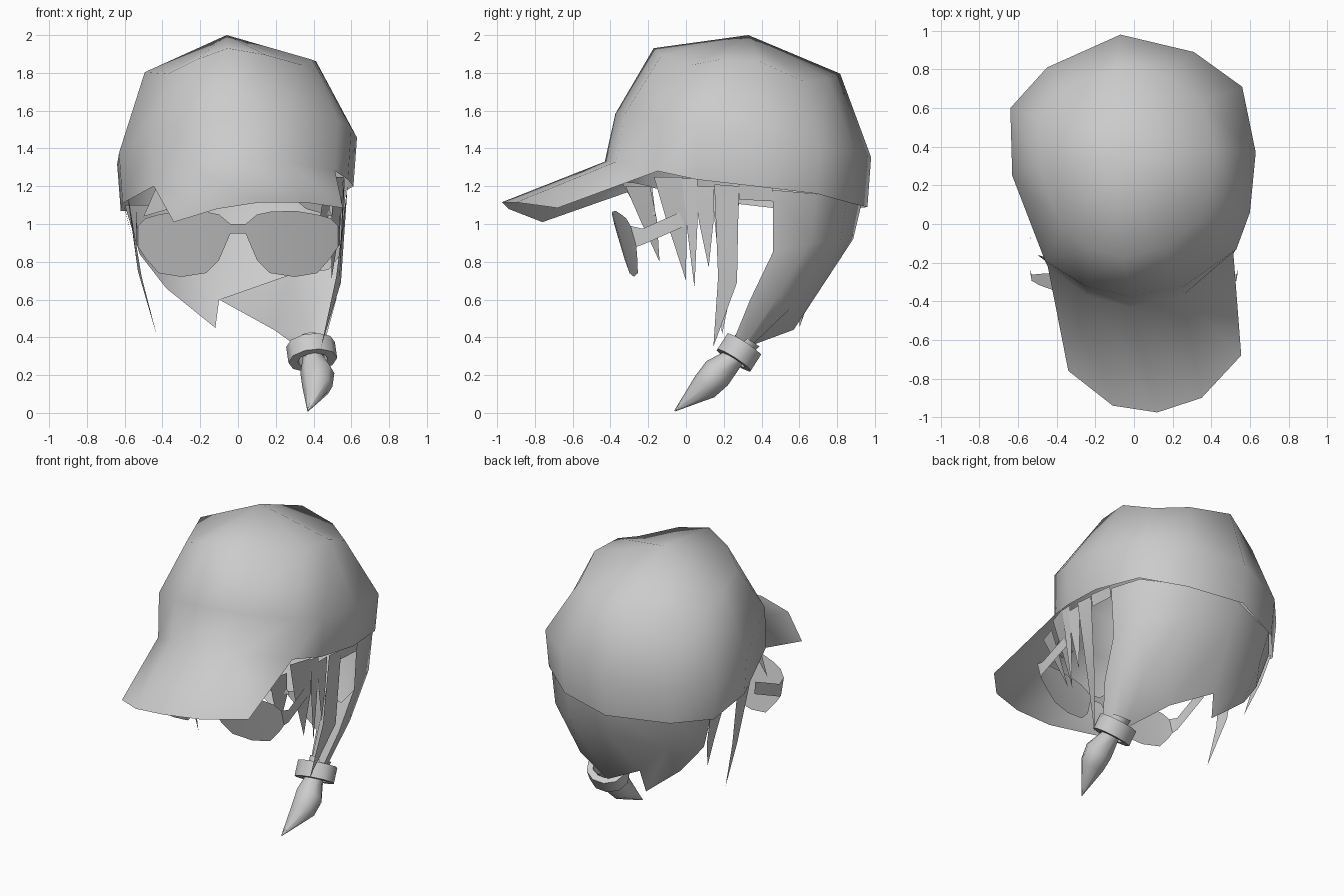
import bpy, bmesh, math
from mathutils import Vector

grey = bpy.data.materials.new("plain_grey")
grey.diffuse_color = (0.6, 0.6, 0.6, 1)


def make(name, verts, faces, angle=60):
    me = bpy.data.meshes.new(name)
    me.from_pydata([tuple(v) for v in verts], [], faces)
    bm = bmesh.new()
    bm.from_mesh(me)
    bmesh.ops.recalc_face_normals(bm, faces=bm.faces)
    bm.to_mesh(me)
    bm.free()
    me.materials.append(grey)
    ob = bpy.data.objects.new(name, me)
    bpy.context.collection.objects.link(ob)
    bpy.ops.object.select_all(action='DESELECT')
    ob.select_set(True)
    bpy.context.view_layer.objects.active = ob
    bpy.ops.object.shade_smooth_by_angle(angle=math.radians(angle))
    return ob


def loft(rows, closed=False):
    """Quads between rows holding the same number of points."""
    n = len(rows[0])
    faces = []
    for r in range(len(rows) - 1):
        for i in range(n if closed else n - 1):
            j = (i + 1) % n
            faces.append((r * n + i, r * n + j, (r + 1) * n + j, (r + 1) * n + i))
    return [p for row in rows for p in row], faces


def ring(center, axis, radius, n=8, squash=1.0):
    a = Vector(axis).normalized()
    u = Vector((1, 0, 0))
    u = (u - a * u.dot(a)).normalized()
    w = a.cross(u)
    return [Vector(center) + radius * (u * math.cos(2 * math.pi * i / n)
            + squash * w * math.sin(2 * math.pi * i / n)) for i in range(n)]


# Cap: dome rings from rim to crown, with the brim joined to the front of the rim
outline = [(-0.02, -0.43), (0.26, -0.37), (0.53, -0.15), (0.60, 0.06), (0.63, 0.37),
           (0.56, 0.71), (0.31, 0.89), (-0.07, 0.98), (-0.45, 0.81), (-0.64, 0.60),
           (-0.63, 0.25), (-0.46, -0.22), (-0.25, -0.37)]
rim_z = [1.33, 1.33, 1.28, 1.235, 1.20, 1.16, 1.11, 1.09, 1.07, 1.07, 1.11, 1.20, 1.29]
n = len(outline)
rim = [(x * 0.97, y if y < 0.1 else y * 0.98, z) for (x, y), z in zip(outline, rim_z)]
belt, upper = [], []
for x, y in outline:
    belt.append((x, max(y, y * 0.87), 1.50 + 0.08 * x - 0.16 * (y - 0.1) - 0.05 * (x / 0.63) ** 2))
    a, c = x / 0.63, (y - 0.28) / 0.7
    x, y = x * 0.72 - 0.04, 0.34 + (y - 0.3) * 0.70
    upper.append((x, y, 1.865 + 0.08 * (x + 0.05) - 0.13 * (y - 0.34)
                  - 0.03 * a * a - 0.07 * (2 * a * c) ** 2))
cv, cf = loft([rim, belt, upper], closed=True)
cv.append((-0.06, 0.33, 2.0))
cf += [(2 * n + i, 2 * n + (i + 1) % n, 3 * n) for i in range(n)]
brim = [(-0.34, -0.76, 1.01), (-0.11, -0.94, 1.08), (0.12, -0.975, 1.115),
        (0.35, -0.90, 1.115), (0.555, -0.68, 1.085)]
root = [11, 12, 0, 1, 2]
b = len(cv)
cv += brim
cf += [(root[i], root[i + 1], b + i + 1, b + i) for i in range(4)]
make("cap", cv, cf, 80)

# Hair sweeping round the back of the head to the tie on the right
sweep = [
    [(0.57, 0.46, 1.18), (0.55, 0.46, 0.85), (0.52, 0.34, 0.60), (0.46, 0.25, 0.38)],
    [(0.53, 0.69, 1.16), (0.52, 0.66, 0.90), (0.50, 0.49, 0.62), (0.45, 0.31, 0.36)],
    [(0.30, 0.85, 1.13), (0.30, 0.82, 0.92), (0.40, 0.56, 0.56), (0.40, 0.34, 0.35)],
    [(-0.06, 0.93, 1.11), (-0.03, 0.885, 0.92), (0.19, 0.57, 0.44), (0.33, 0.30, 0.34)],
]
hv, hf = loft(sweep)
# Left part of the back hair, ending in loose points
k = len(hv)
hv += [(-0.43, 0.78, 1.10), (-0.38, 0.75, 0.87), (-0.10, 0.64, 0.60), (-0.12, 0.60, 0.45),
       (-0.60, 0.58, 1.10), (-0.52, 0.55, 0.84), (-0.38, 0.60, 0.66)]
hf += [(12, 13, k + 1, k), (13, 14, k + 2, k + 1), (k, k + 1, k + 5, k + 4),
       (k + 1, k + 2, k + 3), (k + 1, k + 3, k + 6), (k + 1, k + 6, k + 5)]
# Inner front of the gathered hair
m = len(hv)
hv += [(0.27, 0.56, 0.73), (0.36, 0.28, 0.40), (0.48, 0.42, 0.76)]
hf += [(14, 15, m + 1, m), (m, m + 1, m + 2), (m + 2, m + 1, 3, 2),
       (m + 2, 2, 1), (k + 2, 14, m)]
make("back_hair", hv, hf, 80)

# Tail below the tie
tail = [ring((0.39, 0.33, 0.39), (0, -0.54, -0.84), 0.07),
        ring((0.40, 0.25, 0.29), (0, -0.6, -0.8), 0.058),
        ring((0.42, 0.165, 0.21), (0, -0.75, -0.66), 0.09, squash=0.95),
        ring((0.42, 0.10, 0.14), (0, -0.75, -0.66), 0.08, squash=0.95),
        ring((0.37, -0.06, 0.01), (0, -0.75, -0.66), 0.003)]
make("hair_tail", *loft(tail, closed=True), 80)

# Hair tie: a short band with a closed profile
axis = Vector((0.12, -0.54, -0.84)).normalized()
mid = Vector((0.39, 0.28, 0.32))
band = [ring(mid + axis * d, axis, r, 10, 0.85)
        for d, r in ((-0.05, 0.08), (-0.05, 0.13), (0.05, 0.13), (0.05, 0.08))]
make("hair_tie", *loft(band + [band[0]], closed=True), 50)


# Loose strands at the right temple: (top start y, top end y, top z, tip y, tip z, tip inset)
def side_x(y):
    return 0.46 + 0.33 * (y + 0.32) if y < 0 else 0.565


strands = [(-0.32, -0.19, 1.20, -0.14, 0.80, 0.07), (-0.17, -0.02, 1.25, 0.0, 0.70, 0.04),
           (-0.02, 0.06, 1.24, 0.045, 0.66, 0.03), (0.04, 0.15, 1.20, 0.12, 0.77, 0.02)]
for i, (y0, y1, z0, yt, zt, inset) in enumerate(strands):
    zm = z0 * 0.55 + zt * 0.45
    ym = (y0 + y1) / 4 + yt / 2
    w = (y1 - y0) * 0.34
    make(f"right_strand_{i}",
         [(side_x(y0), y0, z0), (side_x(y1), y1, z0),
          (side_x(y1) - inset * 0.4, ym + w, zm), (side_x(y0) - inset * 0.4, ym - w, zm),
          (side_x((y0 + y1) / 2) - inset, yt, zt)], [(0, 1, 2, 3), (3, 2, 4)])

# Long side locks, and the band of hair under the right rim
make("right_lock", [(0.58, 0.15, 1.21), (0.58, 0.28, 1.2), (0.545, 0.27, 0.69),
                    (0.52, 0.17, 0.72), (0.44, 0.145, 0.35), (0.55, 0.22, 0.9)],
     [(0, 1, 5), (1, 2, 5), (0, 5, 3), (5, 2, 3), (3, 2, 4)])
make("right_hairline", [(0.58, 0.28, 1.21), (0.58, 0.46, 1.19), (0.57, 0.46, 1.12),
                        (0.57, 0.28, 1.13)], [(0, 1, 2, 3)])
make("left_lock", [(-0.58, 0.14, 1.14), (-0.58, 0.28, 1.11), (-0.53, 0.26, 0.75),
                   (-0.51, 0.18, 0.72), (-0.43, 0.19, 0.41)],
     [(0, 1, 2, 3), (3, 2, 4)])
make("left_back_lock", [(-0.60, 0.46, 1.09), (-0.60, 0.60, 1.08), (-0.55, 0.56, 0.88),
                        (-0.55, 0.48, 0.88), (-0.49, 0.47, 0.67)],
     [(0, 1, 2, 3), (3, 2, 4)])

# Short fringe tufts under the brim
for s, side in ((1, "right"), (-1, "left")):
    make(f"{side}_fringe", [(s * 0.20, -0.34, 1.22), (s * 0.34, -0.28, 1.22),
                            (s * 0.43, -0.18, 1.20), (s * 0.50, -0.16, 1.04),
                            (s * 0.36, -0.26, 1.08)],
         [(0, 1, 4), (1, 2, 3, 4)])

# Sunglasses: one curved strip of bridge, lenses and arms, (x, top z, bottom z)
half = [(0.04, 1.0, 0.95), (0.10, 1.05, 0.81), (0.17, 1.065, 0.74), (0.30, 1.07, 0.72),
        (0.42, 1.05, 0.74), (0.49, 1.03, 0.82), (0.53, 0.99, 0.88)]


def bow(x, z):
    return (x, -0.40 + 0.28 * (1.07 - z) + 0.30 * x * x, z)


def half_strip(s):
    pts = [(bow(s * x, t), bow(s * x, d)) for x, t, d in half]
    pts.append(((s * 0.54, -0.23, 0.975), (s * 0.54, -0.23, 0.89)))
    pts.append(((s * 0.535, 0.02, 1.085), (s * 0.535, 0.03, 1.005)))
    return pts


strip = half_strip(-1)[::-1] + half_strip(1)
make("sunglasses", *loft([list(p) for p in strip]), 25)
